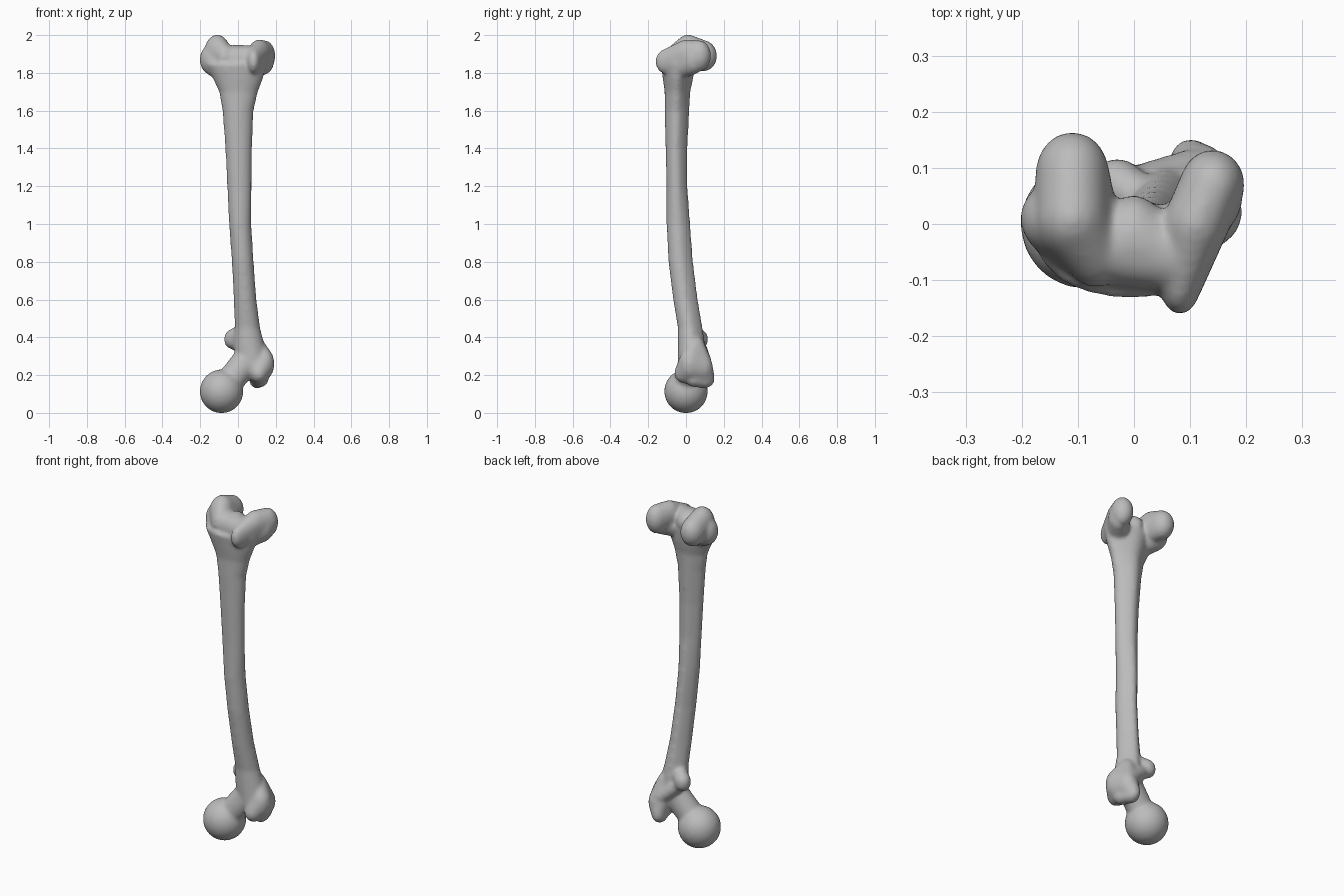
import bpy, bmesh, math
from mathutils import Matrix, Vector

cube = bpy.data.objects.get("Cube")
if cube:
    bpy.data.objects.remove(cube)

bone_grey = bpy.data.materials.new("bone grey")
bone_grey.use_nodes = True
GREY = (0.5, 0.5, 0.5, 1)
bone_grey.diffuse_color = GREY
bone_grey.node_tree.nodes["Principled BSDF"].inputs["Base Color"].default_value = GREY

bm = bmesh.new()


def hull(*balls):
    """Convex lump around ellipsoids given as (centre, radii)."""
    lump = bmesh.new()
    for c, r in balls:
        r = (r, r, r) if isinstance(r, float) else r
        bmesh.ops.create_uvsphere(lump, u_segments=24, v_segments=14, radius=1,
                                  matrix=Matrix.Translation(c) @ Matrix.Diagonal((*r, 1)))
    bmesh.ops.delete(lump, geom=lump.edges[:], context='EDGES_FACES')
    out = bmesh.ops.convex_hull(lump, input=lump.verts[:])
    waste = set(out["geom_interior"]) | set(out["geom_unused"])
    bmesh.ops.delete(lump, geom=[v for v in waste if isinstance(v, bmesh.types.BMVert)],
                     context='VERTS')
    mesh = bpy.data.meshes.new("lump")
    lump.to_mesh(mesh)
    lump.free()
    bm.from_mesh(mesh)
    bpy.data.meshes.remove(mesh)


def loft(sections, n=32):
    """Tube through sections (z, x min, x max, y min, y max) with a ridge at the back."""
    rings = []
    for z, x0, x1, y0, y1 in sections:
        ring = []
        for i in range(n):
            a = 2 * math.pi * i / n
            ridge = max(0, math.sin(a)) ** 6
            x = math.cos(a) * (1 - 0.25 * max(0, math.sin(a)))
            y = math.sin(a) * (0.9 + 0.1 * ridge if a < math.pi else 1)
            ring.append(bm.verts.new(((x0 + x1) / 2 + x * (x1 - x0) / 2,
                                      (y0 + y1) / 2 + y * (y1 - y0) / 2, z)))
        rings.append(ring)
    for a, b in zip(rings, rings[1:]):
        for i in range(n):
            j = (i + 1) % n
            bm.faces.new((a[i], a[j], b[j], b[i]))
    bm.faces.new(rings[0][::-1])
    bm.faces.new(rings[-1])


# Shaft, flaring at both ends
loft([(0.24, 0.00, 0.16, -0.04, 0.09), (0.35, -0.02, 0.14, -0.04, 0.10),
      (0.45, -0.015, 0.115, -0.04, 0.085), (0.6, -0.02, 0.095, -0.065, 0.06),
      (0.8, -0.03, 0.08, -0.09, 0.035), (1.0, -0.045, 0.068, -0.10, 0.02),
      (1.2, -0.055, 0.07, -0.10, 0.005), (1.4, -0.065, 0.072, -0.105, 0.005),
      (1.6, -0.08, 0.08, -0.11, 0.015), (1.7, -0.097, 0.103, -0.11, 0.02),
      (1.77, -0.13, 0.13, -0.12, 0.035), (1.85, -0.17, 0.15, -0.13, 0.045)])

# Ball head and neck
hull(((-0.087, 0, 0.114), 0.113))
hull(((-0.05, 0.005, 0.16), 0.068), ((0.06, 0.025, 0.29), (0.075, 0.06, 0.08)))

# Large outer knob, its lower tip, and the crest to the small knob
hull(((0.14, 0.02, 0.26), (0.05, 0.055, 0.08)), ((0.12, 0.08, 0.24), (0.05, 0.06, 0.07)),
     ((0.11, -0.01, 0.21), (0.045, 0.05, 0.05)), ((0.1, 0.105, 0.18), (0.035, 0.045, 0.045)),
     ((0.09, 0.05, 0.36), 0.045))
hull(((0.1, 0.1, 0.17), 0.038), ((0.12, 0.04, 0.18), 0.04))
hull(((0.1, 0.09, 0.28), 0.04), ((-0.02, 0.06, 0.38), 0.035))
hull(((-0.03, 0.073, 0.39), (0.042, 0.042, 0.05)), ((0.03, 0.03, 0.43), 0.04))

# Inner condyle
hull(((-0.11, 0.09, 1.89), (0.063, 0.072, 0.08)), ((-0.11, 0.01, 1.91), (0.065, 0.07, 0.09)),
     ((-0.07, -0.05, 1.88), (0.05, 0.06, 0.07)))
hull(((-0.145, 0.01, 1.87), (0.055, 0.06, 0.075)), ((-0.1, -0.02, 1.84), 0.07))

# Outer condyle
hull(((0.14, 0.07, 1.89), (0.055, 0.06, 0.08)), ((0.11, 0.0, 1.9), (0.055, 0.06, 0.073)),
     ((0.082, -0.1, 1.86), (0.035, 0.06, 0.065)))
hull(((0.14, 0.04, 1.87), (0.05, 0.05, 0.075)), ((0.08, -0.03, 1.83), 0.06))

# Grooved bridge between the condyles
hull(((-0.06, -0.045, 1.87), (0.05, 0.06, 0.07)), ((0, -0.025, 1.88), (0.05, 0.075, 0.067)),
     ((0.07, -0.06, 1.87), (0.05, 0.06, 0.07)))

bmesh.ops.recalc_face_normals(bm, faces=bm.faces[:])
mesh = bpy.data.meshes.new("long_bone")
bm.to_mesh(mesh)
bm.free()
mesh.materials.append(bone_grey)
bone = bpy.data.objects.new("long_bone", mesh)
bpy.context.collection.objects.link(bone)

# Fuse the parts and soften the joins
fuse = bone.modifiers.new("fuse", 'REMESH')
fuse.mode = 'VOXEL'
fuse.voxel_size = 0.009
fuse.use_smooth_shade = True
soften = bone.modifiers.new("soften", 'SMOOTH')
soften.factor = 0.5
soften.iterations = 12
swell = bone.modifiers.new("swell", 'DISPLACE')
swell.strength = 0.003
swell.mid_level = 0
